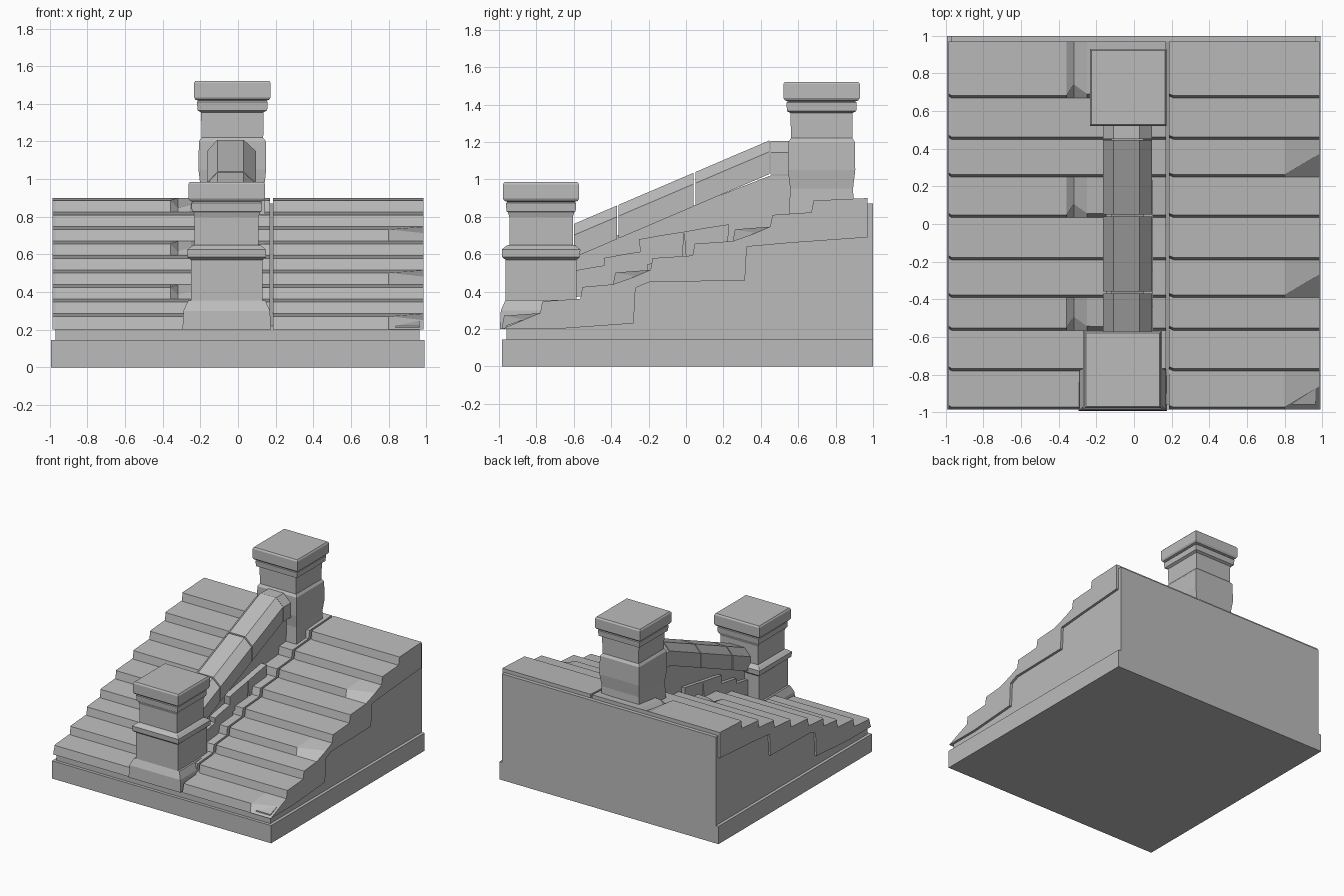
import bpy, bmesh
from mathutils import Vector

cube = bpy.data.objects.get("Cube")
if cube:
    bpy.data.objects.remove(cube, do_unlink=True)

stone = bpy.data.materials.new("grey stone")
stone.use_nodes = True
grey = (0.5, 0.5, 0.5, 1)
stone.diffuse_color = grey
stone.node_tree.nodes["Principled BSDF"].inputs["Base Color"].default_value = grey


def loft(name, rings):
    """Closed solid bridging a series of rings that share a point count."""
    bm = bmesh.new()
    loops = [[bm.verts.new(Vector(point)) for point in ring] for ring in rings]
    for first, second in zip(loops, loops[1:]):
        count = len(first)
        for i in range(count):
            j = (i + 1) % count
            bm.faces.new((first[i], first[j], second[j], second[i]))
    bm.faces.new(loops[0])
    bm.faces.new(list(reversed(loops[-1])))
    bmesh.ops.recalc_face_normals(bm, faces=bm.faces)
    mesh = bpy.data.meshes.new(name)
    bm.to_mesh(mesh)
    bm.free()
    mesh.materials.append(stone)
    obj = bpy.data.objects.new(name, mesh)
    bpy.context.collection.objects.link(obj)
    return obj


def slab(name, left, right, profile):
    """Side profile of (y, z) points extruded across x."""
    return loft(name, [[(x, y, z) for y, z in profile] for x in (left, right)])


def square_stack(name, cx, cy, levels):
    """Square column from (half width, height) levels."""
    corners = ((-1, -1), (1, -1), (1, 1), (-1, 1))
    return loft(name, [[(cx + r * sx, cy + r * sy, z) for sx, sy in corners]
                       for r, z in levels])


# Base and the sloping core under the steps
front, back = -0.985, 1.0
slab("base", -0.995, 0.99, [(front, 0), (front, 0.145), (back, 0.145), (back, 0)])
slab("stair_core", -0.97, 0.965,
     [(-0.96, 0.14), (-0.96, 0.22), (0.97, 0.87), (back, 0.87), (back, 0.14)])

# Stair blocks: stepped top, uneven underside
fronts = [-0.985, -0.78, -0.565, -0.39, -0.19, 0.035, 0.25, 0.45, 0.67]
rise = 0.077
underside = [(0.97, 0.69), (0.55, 0.66), (0.325, 0.64), (0.315, 0.46), (-0.2, 0.45),
             (-0.27, 0.42), (-0.28, 0.23), (-0.7, 0.2), (front, 0.2)]


def stair_section(x, chipped=None, setback=0.0, drop=0.0, inset=0.0):
    """Stair profile at x; every third tread edge can be chipped back."""
    points = []
    for k, y in enumerate(fronts):
        top = 0.285 + k * rise
        cut = k % 3 == chipped
        if k:
            points.append((x, y + inset, top - rise))
        points.append((x, y + 0.012 + inset + setback * cut, top - 0.014 - drop * cut))
    points.append((x, 0.97, 0.9))
    return points + [(x, y, z) for y, z in underside]


loft("right_steps", [
    stair_section(-0.985, inset=0.01),
    stair_section(-0.97),
    stair_section(-0.36),
    stair_section(-0.32, chipped=2, setback=0.06, drop=0.04),
    stair_section(-0.25, chipped=2, setback=0.01, drop=0.02),
    stair_section(0.17),
])
loft("left_steps", [
    stair_section(0.185, inset=0.01),
    stair_section(0.21),
    stair_section(0.8),
    stair_section(0.985, chipped=0, setback=0.11, drop=0.02),
])

# Wall carrying the rail, with loose stones at its foot
slab("rail_wall", -0.12, 0.05,
     [(-0.6, 0.4), (-0.6, 0.61), (0.45, 1.02), (0.58, 1.02), (0.58, 0.7)])
for y, z in ((-0.5, 0.53), (-0.33, 0.6), (-0.14, 0.7), (0.1, 0.74)):
    slab("foot_stone", -0.15, 0.1,
         [(y - 0.1, z - 0.16), (y - 0.11, z - 0.02), (y, z), (y + 0.13, z + 0.02),
          (y + 0.12, z - 0.13)])


# Chamfered sloping rail in separate stones
def rail_ring(y, height):
    section = [(-0.165, -0.18), (-0.165, -0.06), (-0.11, 0), (0.03, 0),
               (0.095, -0.06), (0.095, -0.18)]
    return [(x, y, height + dz) for x, dz in section]


def rail_height(y):
    return 1.21 + (y - 0.45) * 0.427


for start, end in ((-0.6, -0.37), (-0.36, 0.04), (0.05, 0.447)):
    loft("rail_stone", [rail_ring(y, rail_height(y)) for y in (start, end)])
loft("rail_end", [rail_ring(0.452, 1.205), rail_ring(0.58, 1.205)])


# Cap shared by both posts
def cap_levels(z):
    return [(0.185, z), (0.188, z + 0.045), (0.18, z + 0.052), (0.196, z + 0.057),
            (0.204, z + 0.07), (0.204, z + 0.145), (0.196, z + 0.157)]


# Posts
square_stack("rear_post", -0.03, 0.725,
             [(0.18, 0.7), (0.168, 0.95), (0.18, 1.05), (0.178, 1.2),
              (0.164, 1.22), (0.166, 1.355)] + cap_levels(1.365))
square_stack("front_plinth", -0.06, -0.76, [(0.235, 0.2), (0.23, 0.3), (0.205, 0.355)])
square_stack("front_post", -0.06, -0.775,
             [(0.19, 0.35), (0.19, 0.57), (0.208, 0.585), (0.21, 0.625),
              (0.185, 0.645), (0.17, 0.65), (0.17, 0.8), (0.178, 0.825)]
             + cap_levels(0.828))
